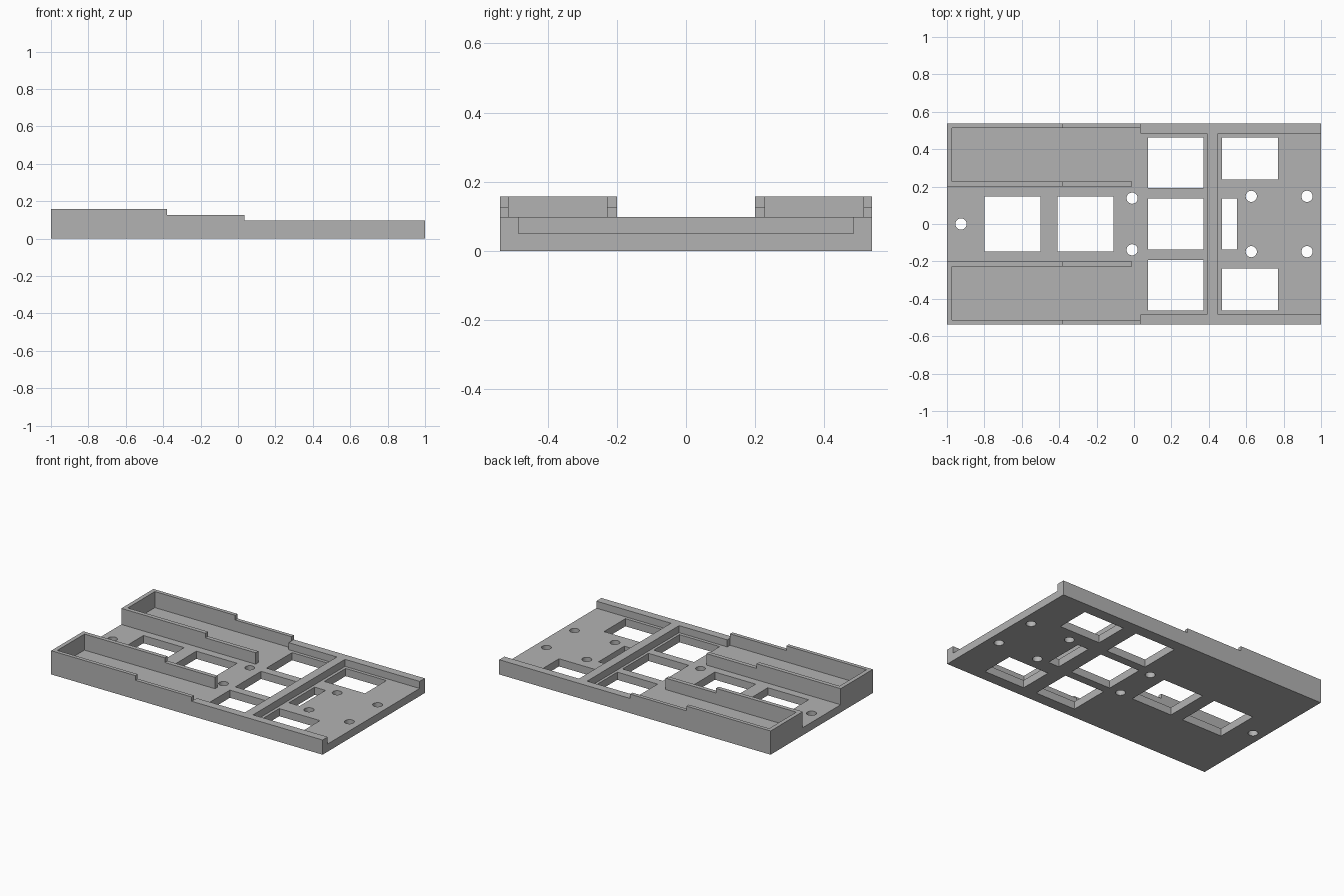
import bpy
import bmesh
from mathutils import Matrix, Vector

default = bpy.data.objects.get("Cube")
if default:
    bpy.data.objects.remove(default, do_unlink=True)

HALF_W = 0.538
FLOOR = 0.051
ABOVE = 0.3

grey = bpy.data.materials.new("plain grey")
grey.use_nodes = True
colour = (0.45, 0.45, 0.45, 1)
grey.diffuse_color = colour
grey.node_tree.nodes["Principled BSDF"].inputs["Base Color"].default_value = colour


def prism(name, points, direction):
    """Extrude a closed outline of 3D points along a direction."""
    bm = bmesh.new()
    face = bm.faces.new([bm.verts.new(p) for p in points])
    out = bmesh.ops.extrude_face_region(bm, geom=[face])
    moved = [v for v in out["geom"] if isinstance(v, bmesh.types.BMVert)]
    bmesh.ops.translate(bm, verts=moved, vec=Vector(direction))
    bmesh.ops.recalc_face_normals(bm, faces=bm.faces)
    return finish(name, bm)


def finish(name, bm):
    mesh = bpy.data.meshes.new(name)
    bm.to_mesh(mesh)
    bm.free()
    mesh.materials.append(grey)
    obj = bpy.data.objects.new(name, mesh)
    bpy.context.collection.objects.link(obj)
    return obj


def pocket(name, outline, bottom):
    return prism(name, [(x, y, bottom) for x, y in outline], (0, 0, ABOVE - bottom))


def rectangle(x0, x1, y0, y1):
    return [(x0, y0), (x1, y0), (x1, y1), (x0, y1)]


def cut(target, cutter):
    cutter.hide_render = True
    mod = target.modifiers.new("cut", "BOOLEAN")
    mod.operation = "DIFFERENCE"
    mod.solver = "EXACT"
    mod.object = cutter
    bpy.context.view_layer.objects.active = target
    bpy.ops.object.modifier_apply(modifier=mod.name)
    bpy.data.objects.remove(cutter, do_unlink=True)


# Body: stepped side profile across the full width
side = [(-1, 0), (1, 0), (1, 0.098), (0.035, 0.098), (0.035, 0.127),
        (-0.38, 0.127), (-0.38, 0.158), (-1, 0.158)]
tray = prism("mounting_tray", [(x, -HALF_W, z) for x, z in side], (0, 2 * HALF_W, 0))

# Left bay: two long side troughs and the open channel between them
half = [(-1.1, 0.2), (-0.01, 0.2), (-0.01, 0.228), (-0.972, 0.228),
        (-0.972, 0.513), (0.035, 0.513), (0.035, 0.484), (0.39, 0.484)]
outline = half + [(x, -y) for x, y in reversed(half)]
cut(tray, pocket("left_bay", outline, FLOOR))

# Right bay: open at the end, past the cross bar
cut(tray, pocket("right_bay", rectangle(0.45, 1.1, -0.484, 0.484), FLOOR))

# Rectangular openings through the floor
windows = [(-0.8, -0.5, -0.147, 0.147), (-0.41, -0.11, -0.147, 0.147),
           (0.075, 0.372, -0.136, 0.136), (0.47, 0.55, -0.136, 0.136)]
for x0, x1, y0, y1 in [(0.075, 0.372, 0.192, 0.462), (0.47, 0.77, 0.237, 0.462)]:
    windows += [(x0, x1, y0, y1), (x0, x1, -y1, -y0)]
for w in windows:
    cut(tray, pocket("window", rectangle(*w), -0.1))

# Round screw holes
holes = [(-0.925, 0)]
for x, y in [(-0.01, 0.138), (0.627, 0.148), (0.925, 0.148)]:
    holes += [(x, y), (x, -y)]
for x, y in holes:
    bm = bmesh.new()
    bmesh.ops.create_cone(bm, cap_ends=True, segments=32, radius1=0.03, radius2=0.03,
                          depth=0.6, matrix=Matrix.Translation((x, y, 0)))
    cut(tray, finish("screw_hole", bm))

# Crisp edges, with smooth hole walls
bpy.ops.object.select_all(action="DESELECT")
tray.select_set(True)
bpy.context.view_layer.objects.active = tray
bpy.ops.object.shade_smooth_by_angle()
